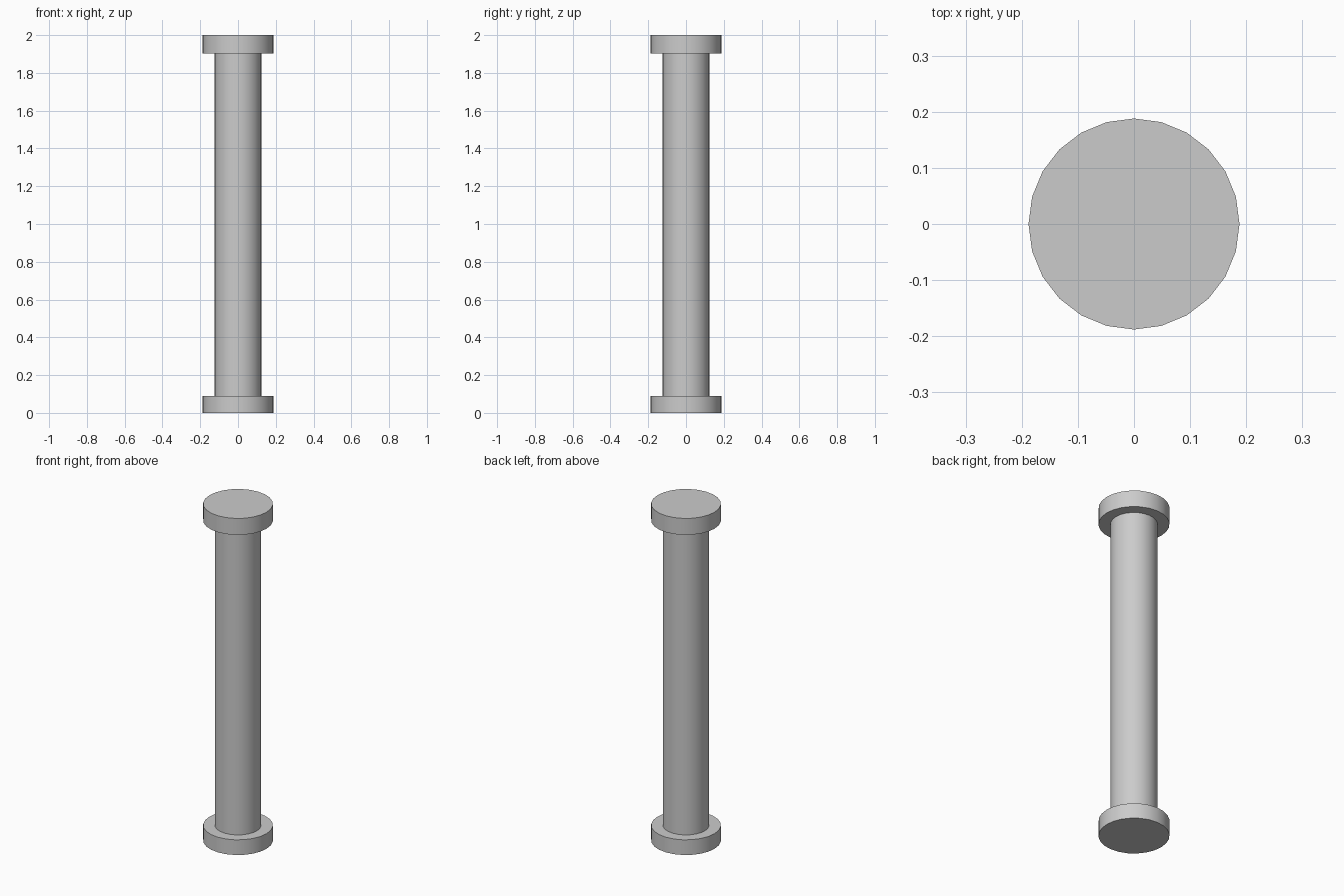
import bpy
import math

if "Cube" in bpy.data.objects:
    bpy.data.objects.remove(bpy.data.objects["Cube"])

SIDES = 24


def drum(name, radius, z0, z1):
    bpy.ops.mesh.primitive_cylinder_add(
        vertices=SIDES, radius=radius, depth=z1 - z0,
        location=(0, 0, (z0 + z1) / 2))
    obj = bpy.context.object
    obj.name = name
    bpy.ops.object.shade_smooth_by_angle(angle=math.radians(30))
    return obj


# Round foot, plain shaft and round cap
drum("base_disc", 0.188, 0.0, 0.09)
drum("column_shaft", 0.125, 0.09, 1.902)
drum("top_disc", 0.188, 1.902, 2.0)
